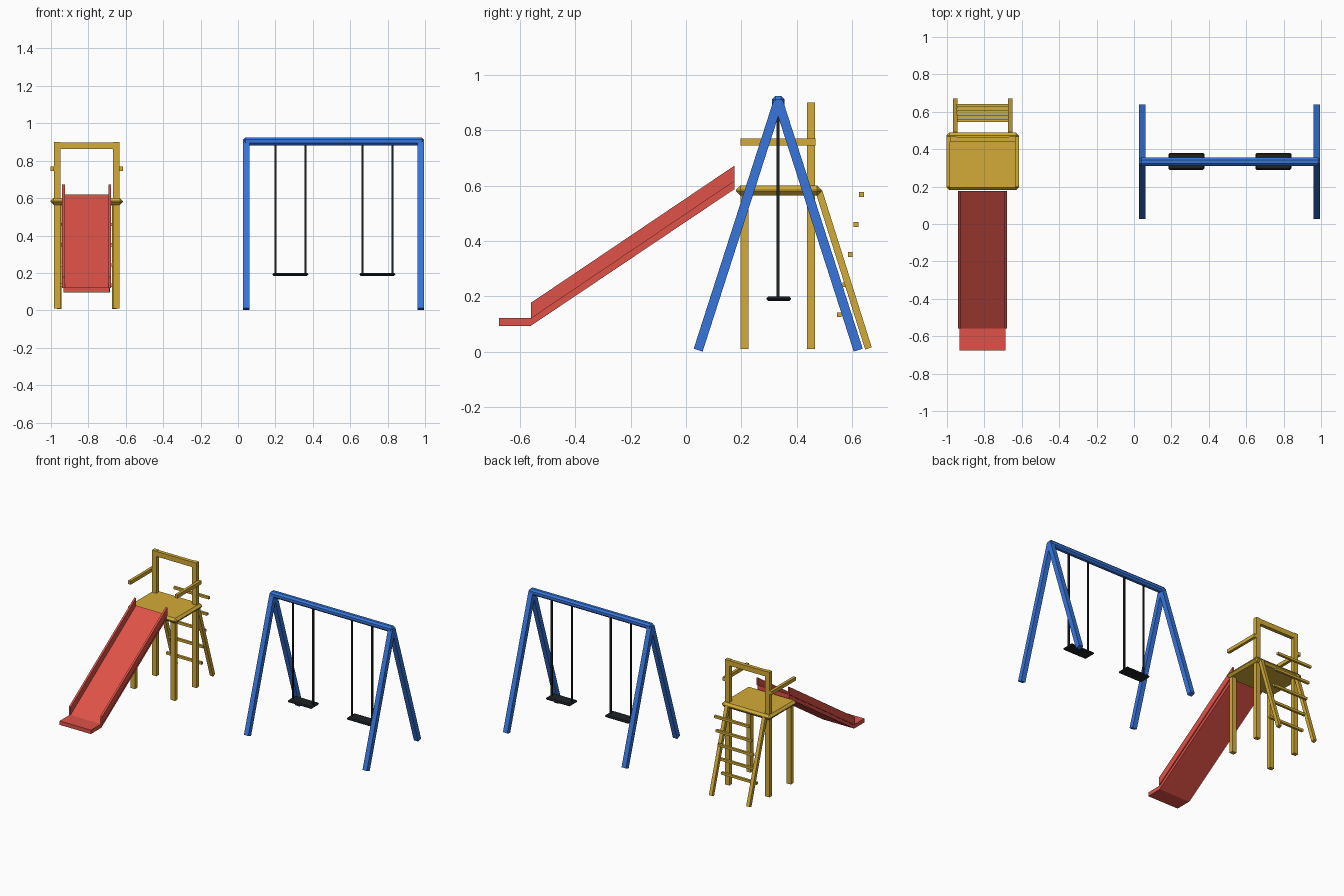
import bpy
import bmesh
from mathutils import Vector, Matrix

cube = bpy.data.objects.get("Cube")
if cube:
    bpy.data.objects.remove(cube, do_unlink=True)


def material(name, r, g, b):
    m = bpy.data.materials.new(name)
    m.use_nodes = True
    m.diffuse_color = (r, g, b, 1)
    m.node_tree.nodes["Principled BSDF"].inputs["Base Color"].default_value = (r, g, b, 1)
    return m


blue = material("blue_paint", 0.038, 0.18, 0.71)
yellow = material("yellow_paint", 0.65, 0.41, 0.038)
red = material("red_plastic", 0.74, 0.085, 0.065)
black = material("black_rubber", 0.012, 0.016, 0.018)


def finish(name, bm, mat):
    bmesh.ops.recalc_face_normals(bm, faces=bm.faces)
    mesh = bpy.data.meshes.new(name)
    bm.to_mesh(mesh)
    bm.free()
    mesh.materials.append(mat)
    obj = bpy.data.objects.new(name, mesh)
    bpy.context.collection.objects.link(obj)
    return obj


def box(name, center, size, mat, bevel=0, rotation=Matrix()):
    bm = bmesh.new()
    bmesh.ops.create_cube(bm, size=1)
    bmesh.ops.scale(bm, vec=size, verts=bm.verts)
    if bevel:
        bmesh.ops.bevel(bm, geom=bm.edges[:], offset=bevel, segments=1, affect="EDGES")
    bm.transform(Matrix.Translation(center) @ rotation)
    return finish(name, bm, mat)


def beam(name, x, low, high, size, mat):
    # Square bar leaning in the y-z plane
    a, b = Vector((x, *low)), Vector((x, *high))
    d = b - a
    tilt = Vector((0, 0, 1)).rotation_difference(d).to_matrix().to_4x4()
    return box(name, (a + b) / 2, (size, size, d.length), mat, rotation=tilt)


def prism(name, x0, x1, profile, mat):
    # Side profile (y, z) extruded across x
    bm = bmesh.new()
    face = bm.faces.new([bm.verts.new((x0, y, z)) for y, z in profile])
    ext = bmesh.ops.extrude_face_region(bm, geom=[face])
    moved = [v for v in ext["geom"] if isinstance(v, bmesh.types.BMVert)]
    bmesh.ops.translate(bm, vec=(x1 - x0, 0, 0), verts=moved)
    return finish(name, bm, mat)


# Swing frame
AXIS = 0.333
box("swing_top_beam", (0.511, AXIS, 0.903), (0.968, 0.044, 0.042), blue, 0.012)
for side, x in (("right", 0.044), ("left", 0.978)):
    for end, s in (("front", -1), ("back", 1)):
        beam(f"swing_leg_{side}_{end}", x, (AXIS + s * 0.289, 0.006),
             (AXIS, 0.905), 0.034, blue)

# Swings
for side, x in (("right", 0.28), ("left", 0.745)):
    box(f"swing_seat_{side}", (x, 0.335, 0.192), (0.192, 0.09, 0.016), black, 0.007)
    for s in (-1, 1):
        rope = "inner" if s * (x - 0.511) < 0 else "outer"
        box(f"swing_rope_{side}_{rope}", (x + s * 0.08, AXIS, 0.543),
            (0.011, 0.011, 0.69), black)

# Tower platform, posts, rails and ladder sides
MID = -0.809
box("platform", (MID, 0.335, 0.582), (0.386, 0.308, 0.036), yellow, 0.015)
box("back_top_rail", (MID, 0.452, 0.88), (0.316, 0.026, 0.036), yellow)
for side, s in (("right", -1), ("left", 1)):
    x = MID + s * 0.158
    box(f"front_post_{side}", (x, 0.212, 0.289), (0.034, 0.029, 0.558), yellow)
    box(f"back_post_{side}", (x, 0.452, 0.455), (0.034, 0.029, 0.89), yellow)
    box(f"side_rail_{side}", (MID + s * 0.184, 0.332, 0.757), (0.02, 0.27, 0.025), yellow)
    beam(f"ladder_side_{side}", MID + s * 0.147, (0.659, 0.012), (0.48, 0.58), 0.025, yellow)

# Ladder rungs
for i in range(5):
    box(f"ladder_rung_{i + 1}", (MID, 0.553 + i * 0.0203, 0.134 + i * 0.1085),
        (0.278, 0.017, 0.017), yellow)

# Slide
prism("slide_bed", MID - 0.124, MID + 0.124,
      [(-0.56, 0.094), (0.176, 0.588), (0.176, 0.62), (-0.56, 0.122)], red)
box("slide_lip", (MID, -0.6175, 0.108), (0.246, 0.115, 0.028), red)
for side, s in (("right", -1), ("left", 1)):
    prism(f"slide_wall_{side}", MID + s * 0.117, MID + s * 0.131,
          [(-0.56, 0.12), (0.176, 0.617), (0.176, 0.673), (-0.56, 0.177)], red)
